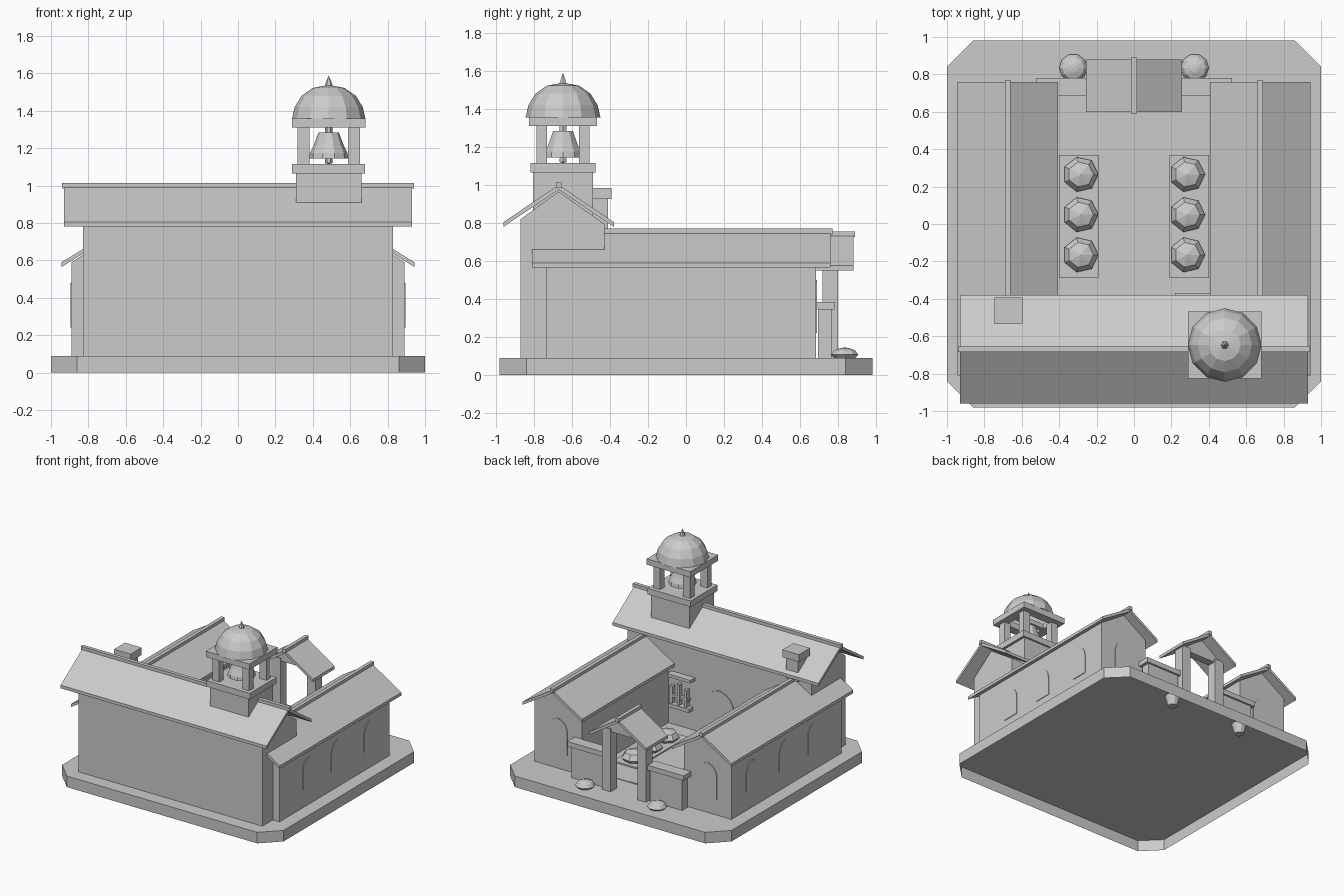
import bpy, bmesh, math
from mathutils import Vector

if "Cube" in bpy.data.objects:
    bpy.data.objects.remove(bpy.data.objects["Cube"], do_unlink=True)

stone = bpy.data.materials.new("plain grey")
stone.use_nodes = True
GREY = (0.6, 0.6, 0.6, 1)
stone.diffuse_color = GREY
stone.node_tree.nodes["Principled BSDF"].inputs["Base Color"].default_value = GREY


def finish(name, bm):
    bmesh.ops.recalc_face_normals(bm, faces=bm.faces)
    mesh = bpy.data.meshes.new(name)
    bm.to_mesh(mesh)
    bm.free()
    mesh.materials.append(stone)
    obj = bpy.data.objects.new(name, mesh)
    bpy.context.collection.objects.link(obj)
    return obj


def prism(name, pts, axis, a, b, open_start=False):
    """Extrude a 2D outline along an axis from a to b."""
    place = {"x": lambda p, d: (d, p[0], p[1]),
             "y": lambda p, d: (p[0], d, p[1]),
             "z": lambda p, d: (p[0], p[1], d)}[axis]
    bm = bmesh.new()
    start = bm.faces.new([bm.verts.new(place(p, a)) for p in pts])
    end = bmesh.ops.extrude_face_region(bm, geom=[start], use_keep_orig=True)
    move = Vector(place((0, 0), b - a))
    bmesh.ops.translate(bm, vec=move, verts=[g for g in end["geom"] if isinstance(g, bmesh.types.BMVert)])
    if open_start:
        bmesh.ops.delete(bm, geom=[start], context="FACES_ONLY")
    return finish(name, bm)


def box(name, x, y, z):
    return prism(name, [(x[0], y[0]), (x[1], y[0]), (x[1], y[1]), (x[0], y[1])], "z", *z)


def lathe(name, profile, center, sides, squash=1):
    """Spin (radius, height) points around a vertical line."""
    bm = bmesh.new()
    rings = []
    for r, z in profile:
        n = 1 if r == 0 else sides
        rings.append([bm.verts.new((center[0] + r * math.cos(math.tau * i / sides),
                                    center[1] + r * math.sin(math.tau * i / sides), z))
                      for i in range(n)])
    for low, high in zip(rings, rings[1:]):
        for i in range(sides):
            j = (i + 1) % sides
            ring = [low[i % len(low)], low[j % len(low)], high[j % len(high)], high[i % len(high)]]
            bm.faces.new(list(dict.fromkeys(ring)))
    return finish(name, bm)


def roof(name, axis, mid, half, eave, ridge, a, b, t=0.025):
    """Pitched roof sheet with a raised ridge cap."""
    prism(name, [(mid - half, eave), (mid, ridge), (mid + half, eave),
                 (mid + half, eave - t), (mid, ridge - t), (mid - half, eave - t)], axis, a, b)
    prism(name + "_ridge_cap", [(mid - 0.015, ridge - 0.015), (mid + 0.015, ridge - 0.015),
                                (mid + 0.015, ridge + 0.015), (mid - 0.015, ridge + 0.015)],
          axis, a - 0.01, b + 0.01)


def arch(name, axis, mid, width, bottom, top, a, b):
    """Thin pointed-arch plate."""
    spring = bottom + (top - bottom) * 0.62
    side = [(width / 2 * math.cos(t) ** 0.8, spring + (top - spring) * (math.sin(t) * 0.6 + t * 0.255))
            for t in (0, 0.4, 0.8, 1.15)]
    right = [(width / 2, bottom)] + side
    pts = [(mid + x, z) for x, z in right] + [(mid, top)] + [(mid - x, z) for x, z in reversed(right)]
    return prism(name, pts, axis, a, b)


# Plinth: open-bottomed slab with cut corners
W, D, C, FLOOR = 1.0, 0.98, 0.14, 0.09
plinth = [(W, D - C), (W - C, D), (C - W, D), (-W, D - C),
          (-W, C - D), (C - W, -D), (W - C, -D), (W, C - D)]
prism("plinth", plinth, "z", 0, FLOOR, open_start=True)

# Main hall across the front
prism("hall_walls", [(-0.87, FLOOR), (-0.43, FLOOR), (-0.43, 0.795), (-0.67, 0.965), (-0.87, 0.82)],
      "x", -0.83, 0.83)
roof("hall_roof", "x", -0.67, 0.29, 0.805, 1.0, -0.93, 0.93)
arch("hall_door", "y", 0, 0.27, FLOOR, 0.48, -0.43, -0.424)

# Grille window beside the hall door
box("window_lintel", (0.22, 0.43), (-0.43, -0.37), (0.5, 0.525))
box("window_sill", (0.24, 0.43), (-0.43, -0.38), (0.25, 0.28))
for i in range(3):
    x = 0.27 + i * 0.065
    box("window_bar", (x, x + 0.025), (-0.43, -0.395), (0.28, 0.45 if i == 1 else 0.42))
box("window_rail", (0.26, 0.435), (-0.43, -0.4), (0.33, 0.35))

# Chimney
box("chimney", (-0.725, -0.615), (-0.52, -0.41), (0.75, 0.93))
box("chimney_cap", (-0.745, -0.595), (-0.535, -0.393), (0.925, 0.985))

for s, side in ((1, "left"), (-1, "right")):
    # Side wings with arched windows
    prism(side + "_wing_walls", [(s * 0.46, FLOOR), (s * 0.89, FLOOR), (s * 0.89, 0.59),
                                 (s * 0.675, 0.73), (s * 0.46, 0.59)], "y", -0.735, 0.684)
    roof(side + "_wing_roof", "y", s * 0.675, 0.268, 0.59, 0.755, -0.81, 0.76)
    for y in (-0.37, 0, 0.425):
        arch(side + "_window", "x", y, 0.14, 0.24, 0.48, s * 0.89, s * 0.895)
    arch(side + "_end_window", "y", s * 0.675, 0.17, 0.22, 0.5, 0.684, 0.689)

    # Courtyard wall and gate post
    box(side + "_yard_wall", (s * 0.21, s * 0.5), (0.695, 0.765), (FLOOR, 0.35))
    box(side + "_yard_wall_cap", (s * 0.195, s * 0.525), (0.685, 0.78), (0.345, 0.385))
    box(side + "_gate_post", (s * 0.12, s * 0.2), (0.717, 0.8), (FLOOR, 0.6))

    # Planting bed with faceted shrubs
    box(side + "_planting_bed", (s * 0.19, s * 0.4), (-0.29, 0.37), (FLOOR, 0.105))
    for y in (-0.165, 0.05, 0.265):
        lathe(side + "_shrub", [(0, 0.095), (0.07, 0.1), (0.095, 0.13), (0.068, 0.17), (0, 0.19)],
              (s * 0.285, y), 7)

    # Low bowl planter outside the gate
    lathe(side + "_planter", [(0, 0.01), (0.035, 0.01), (0.058, 0.09), (0.075, 0.107),
                              (0.058, 0.13), (0.025, 0.142), (0, 0.145)], (s * 0.325, 0.835), 10)

# Courtyard paving
box("courtyard_floor", (-0.46, 0.46), (-0.43, 0.585), (FLOOR, 0.094))
box("courtyard_path", (-0.1, 0.1), (-0.43, 0.585), (FLOOR, 0.098))

# Gate canopy
prism("gate_gable", [(-0.2, 0.575), (0.2, 0.575), (0, 0.72)], "y", 0.725, 0.79)
roof("gate_roof", "y", 0, 0.256, 0.575, 0.74, 0.6, 0.88)

# Bell tower
TX, TY = 0.485, -0.647


def tower_box(name, hx, hy, z, ox=0, oy=0):
    box(name, (TX + ox - hx, TX + ox + hx), (TY + oy - hy, TY + oy + hy), z)


tower_box("tower_base", 0.174, 0.158, (0.8, 1.07))
tower_box("tower_ledge", 0.195, 0.172, (1.065, 1.115))
for sx in (-1, 1):
    for sy in (-1, 1):
        tower_box("tower_post", 0.031, 0.027, (1.11, 1.315), sx * 0.135, sy * 0.112)
    tower_box("tower_side_beam", 0.035, 0.18, (1.31, 1.358), sx * 0.162)
    tower_box("tower_cross_beam", 0.13, 0.035, (1.31, 1.358), 0, sx * 0.145)
tower_box("bell_beam", 0.13, 0.02, (1.315, 1.35))

lathe("dome", [(0.197, 1.355), (0.182, 1.42), (0.145, 1.48), (0.085, 1.522), (0, 1.538)], (TX, TY), 12)
lathe("finial", [(0.022, 1.53), (0.018, 1.545), (0, 1.59)], (TX, TY), 6)

# Bell
lathe("bell", [(0.105, 1.145), (0.1, 1.175), (0.08, 1.215), (0.055, 1.283), (0, 1.285)], (TX, TY), 10)
lathe("bell_hanger", [(0.02, 1.28), (0.02, 1.32)], (TX, TY), 6)
lathe("bell_clapper", [(0.012, 1.24), (0.012, 1.15), (0.02, 1.14), (0.02, 1.12), (0, 1.115)], (TX, TY), 6)
